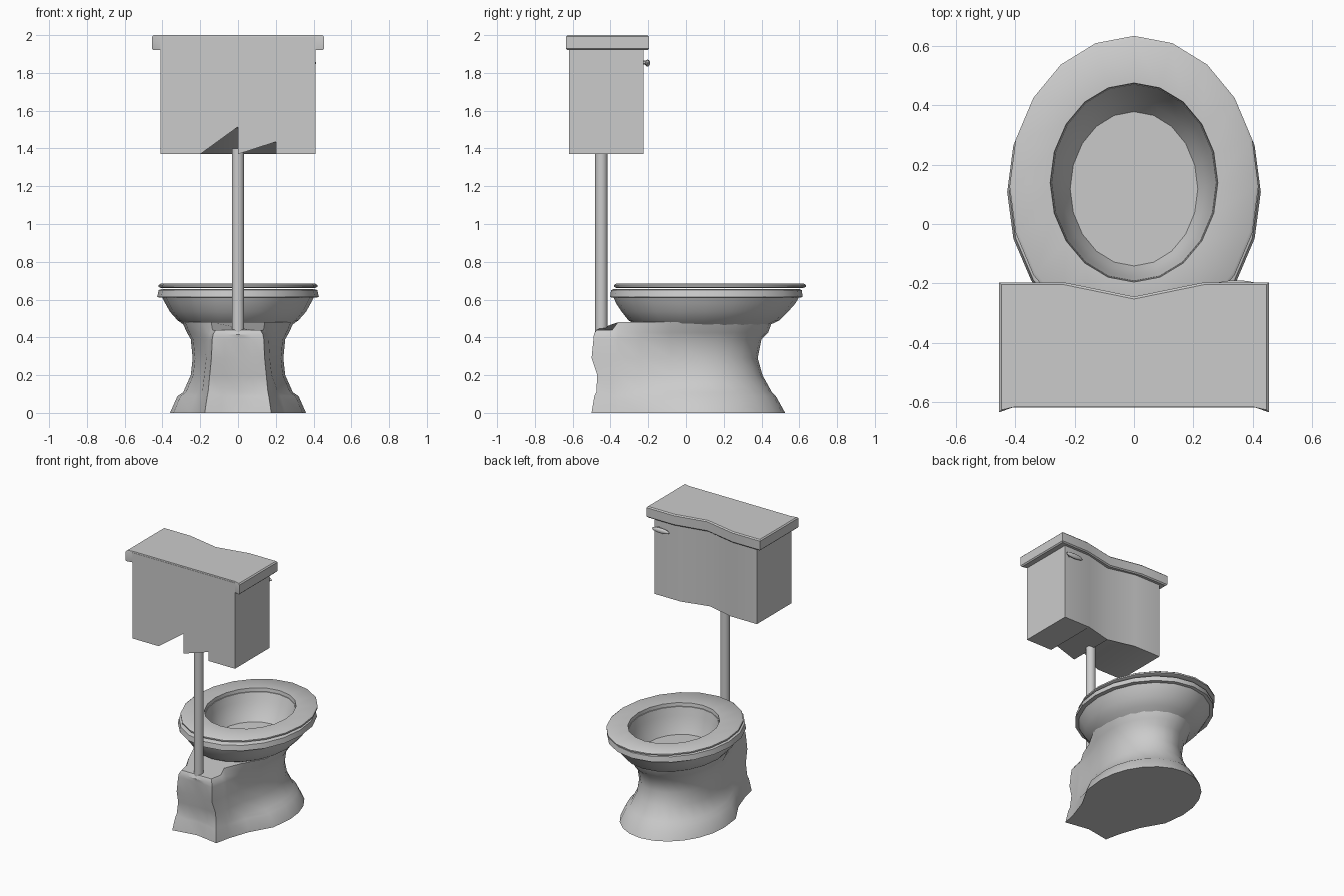
import bpy, bmesh
from math import sin, cos, pi, radians

if "Cube" in bpy.data.objects:
    bpy.data.objects.remove(bpy.data.objects["Cube"])


def finish(name, bm, angle=40, normals=True):
    bmesh.ops.remove_doubles(bm, verts=bm.verts, dist=0.0005)
    if normals:
        bmesh.ops.recalc_face_normals(bm, faces=bm.faces)
    me = bpy.data.meshes.new(name)
    bm.to_mesh(me)
    bm.free()
    ob = bpy.data.objects.new(name, me)
    bpy.context.collection.objects.link(ob)
    bpy.ops.object.select_all(action='DESELECT')
    ob.select_set(True)
    bpy.context.view_layer.objects.active = ob
    bpy.ops.object.shade_smooth_by_angle(angle=radians(angle))
    return ob


def loft(name, rings, caps=True, angle=40):
    """Skin a list of point loops; cap the ends or join last to first."""
    bm = bmesh.new()
    loops = [[bm.verts.new(p) for p in r] for r in rings]
    n = len(loops[0])
    pairs = list(zip(loops, loops[1:]))
    if not caps:
        pairs.append((loops[-1], loops[0]))
    for a, b in pairs:
        for i in range(n):
            j = (i + 1) % n
            bm.faces.new((a[i], a[j], b[j], b[i]))
    if caps:
        bm.faces.new(loops[0][::-1])
        bm.faces.new(loops[-1])
    return finish(name, bm, angle)


def oval(rx, ry, cy, z, n=20):
    return [(rx * sin(2 * pi * i / n), cy + ry * cos(2 * pi * i / n), z) for i in range(n)]


# pedestal: oval front running into a narrow column at the back
def pedestal_ring(z, w, yf, wb, yb, dent, z_back=None):
    zb = z if z_back is None else z_back
    yc = 0.08
    half = [(w * sin(radians(t)), yc + (yf - yc) * cos(radians(t)), z) for t in range(0, 91, 15)]
    half += [(w * 0.95, -0.08, z), (w * 0.42 + wb * 0.5, -0.24, z), (wb * 1.05, -0.36, z),
             (wb, -0.39, zb), (wb * 0.88, yb, zb), (wb * 0.45, yb + dent * 0.5, zb), (0, yb + dent, zb)]
    return half + [(-x, y, h) for x, y, h in half[-2:0:-1]]


loft("pedestal", [
    pedestal_ring(0.00, 0.36, 0.525, 0.20, -0.50, 0.03),
    pedestal_ring(0.09, 0.32, 0.475, 0.185, -0.485, 0.03),
    pedestal_ring(0.11, 0.29, 0.455, 0.18, -0.475, 0.02),
    pedestal_ring(0.20, 0.25, 0.405, 0.17, -0.47, 0.01),
    pedestal_ring(0.29, 0.24, 0.38, 0.16, -0.50, 0.02),
    pedestal_ring(0.39, 0.25, 0.40, 0.155, -0.49, 0.01),
    pedestal_ring(0.425, 0.27, 0.435, 0.15, -0.488, 0.0, 0.415),
    pedestal_ring(0.48, 0.295, 0.455, 0.135, -0.475, 0.0, 0.44),
])

# bowl: outside up to the rim, then down the inside to the floor
loft("bowl", [oval(*r) for r in [
    (0.25, 0.32, 0.09, 0.44), (0.28, 0.345, 0.09, 0.462), (0.32, 0.40, 0.095, 0.49),
    (0.36, 0.44, 0.10, 0.535), (0.385, 0.475, 0.105, 0.58), (0.40, 0.49, 0.107, 0.61),
    (0.428, 0.51, 0.108, 0.613), (0.42, 0.505, 0.108, 0.65), (0.40, 0.49, 0.108, 0.657),
    (0.278, 0.332, 0.14, 0.657), (0.265, 0.315, 0.135, 0.60),
    (0.24, 0.285, 0.125, 0.52), (0.20, 0.245, 0.115, 0.455)]])

# seat
loft("seat", [oval(*r) for r in [
    (0.405, 0.49, 0.125, 0.66), (0.42, 0.507, 0.127, 0.667), (0.42, 0.508, 0.127, 0.677),
    (0.41, 0.498, 0.127, 0.684), (0.283, 0.336, 0.14, 0.684), (0.28, 0.333, 0.14, 0.66)]], caps=False)

# flush pipe
loft("flush_pipe", [oval(0.033, 0.033, -0.448, z, 16) for z in (0.42, 1.4)])

# tank: serpentine front, jagged cut-out in the lower back edge
BACK, LOW, TOP = -0.62, 1.37, 1.99
cols = [(-0.41, -0.225), (-0.2, -0.225), (0, -0.275), (0.2, -0.225), (0.41, -0.225)]
back_low = [(LOW, LOW), (LOW, 1.515), (LOW, 1.435), (LOW, LOW)]
bm = bmesh.new()


def face(*pts):
    bm.faces.new([bm.verts.new(p) for p in pts])


for (xa, ya), (xb, yb), (za, zb) in zip(cols, cols[1:], back_low):
    face((xb, yb, LOW), (xa, ya, LOW), (xa, ya, TOP), (xb, yb, TOP))
    face((xa, BACK, za), (xb, BACK, zb), (xb, BACK, TOP), (xa, BACK, TOP))
    face((xa, ya, LOW), (xb, yb, LOW), (xb, BACK, zb), (xa, BACK, za))
    face((xa, BACK, TOP), (xb, BACK, TOP), (xb, yb, TOP), (xa, ya, TOP))
face((0.41, BACK, LOW), (0.41, -0.225, LOW), (0.41, -0.225, TOP), (0.41, BACK, TOP))
face((-0.41, -0.225, LOW), (-0.41, BACK, LOW), (-0.41, BACK, TOP), (-0.41, -0.225, TOP))
finish("tank", bm, 40, normals=False)


# tank lid: overhangs the front and sides, with small lips at the back corners
def lid_ring(z, inset):
    half = [(0, -0.245 - inset), (0.235, -0.197 - inset), (0.455 - inset, -0.197 - inset),
            (0.455 - inset, -0.635 + inset), (0.405, -0.618)]
    return [(x, y, z) for x, y in half] + [(-x, y, z) for x, y in half[:0:-1]]


loft("tank_lid", [lid_ring(1.92, 0.008), lid_ring(1.928, 0), lid_ring(1.992, 0), lid_ring(2.0, 0.008)], angle=30)

# flush handle: tapered lever with a short stem
bpy.ops.mesh.primitive_uv_sphere_add(segments=12, ring_count=8, location=(0.345, -0.204, 1.852))
lever = bpy.context.object
lever.name = "flush_lever"
lever.scale = (0.07, 0.014, 0.018)
bpy.ops.object.shade_smooth()
bpy.ops.mesh.primitive_cylinder_add(vertices=12, radius=0.011, depth=0.04,
                                    location=(0.375, -0.222, 1.855), rotation=(pi / 2, 0, 0))
bpy.context.object.name = "lever_stem"
bpy.ops.object.shade_smooth_by_angle()
